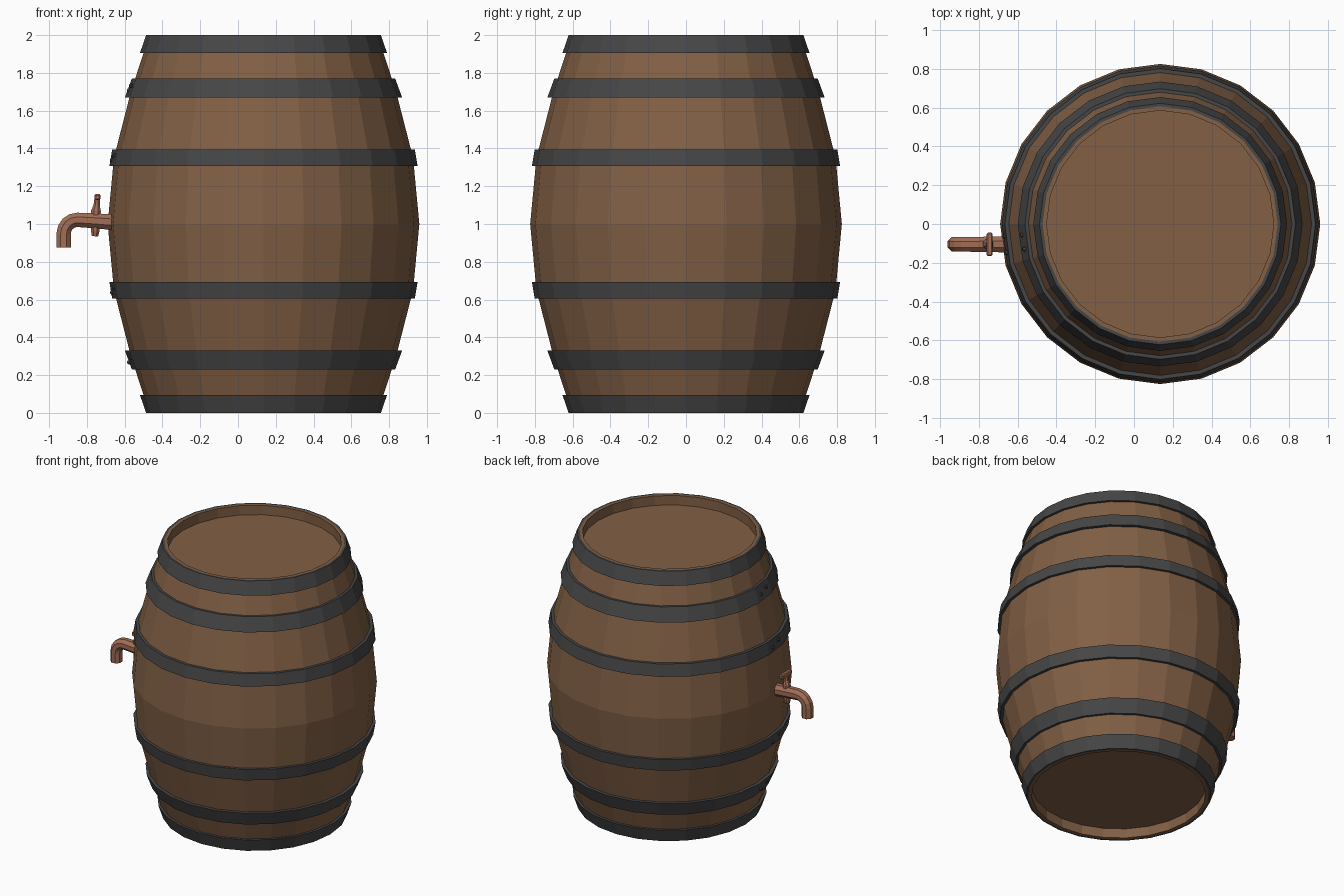
import bpy, bmesh, math
from mathutils import Vector

if "Cube" in bpy.data.objects:
    bpy.data.objects.remove(bpy.data.objects["Cube"])

CX = 0.135      # barrel axis
SIDES = 24


def material(name, rgb):
    m = bpy.data.materials.new(name)
    m.diffuse_color = (*rgb, 1)
    m.use_nodes = True
    m.node_tree.nodes["Principled BSDF"].inputs["Base Color"].default_value = m.diffuse_color
    return m


WOOD = material("oak_brown", (0.223, 0.117, 0.060))
IRON = material("dark_iron", (0.062, 0.062, 0.063))
COPPER = material("copper", (0.36, 0.155, 0.095))


def finish(bm, name, mat):
    bmesh.ops.recalc_face_normals(bm, faces=bm.faces)
    me = bpy.data.meshes.new(name)
    bm.to_mesh(me)
    bm.free()
    me.materials.append(mat)
    ob = bpy.data.objects.new(name, me)
    bpy.context.collection.objects.link(ob)
    return ob


def skin(rings, name, mat, closed=False):
    """Bridge rings of points; cap the ends or close the loop."""
    bm = bmesh.new()
    loops = [[bm.verts.new(p) for p in ring] for ring in rings]
    n = len(loops[0])
    pairs = list(zip(loops, loops[1:]))
    if closed:
        pairs.append((loops[-1], loops[0]))
    else:
        bm.faces.new(loops[0])
        bm.faces.new(loops[-1])
    for a, b in pairs:
        for i in range(n):
            j = (i + 1) % n
            bm.faces.new((a[i], a[j], b[j], b[i]))
    return finish(bm, name, mat)


def lathe(profile, name, mat, closed=False):
    rings = []
    for r, z in profile:
        rings.append([(CX + r * math.cos(2 * math.pi * i / SIDES),
                       r * math.sin(2 * math.pi * i / SIDES), z) for i in range(SIDES)])
    return skin(rings, name, mat, closed)


def tube(path, name, mat, sides=8):
    """Tube through (x, z, radius) stations lying in the tap's plane."""
    pts = [Vector((x, TAP_Y, z)) for x, z, r in path]
    rings = []
    for k, p in enumerate(pts):
        t = (pts[min(k + 1, len(pts) - 1)] - pts[max(k - 1, 0)]).normalized()
        u = Vector((0, 1, 0))
        v = t.cross(u)
        r = path[k][2]
        rings.append([p + r * (math.cos(a) * u + math.sin(a) * v)
                      for a in (2 * math.pi * (i + 0.5) / sides for i in range(sides))])
    return skin(rings, name, mat)


# Barrel body with recessed heads
half = [(0.585, 0.07), (0.585, 0), (0.606, 0), (0.637, 0.1), (0.702, 0.3), (0.792, 0.65)]
body = half + [(0.825, 1.0)] + [(r, 2 - z) for r, z in reversed(half)]
lathe(body, "barrel_body", WOOD)

# Iron hoops, mirrored about mid height: z low, z high, outer radius low, high
for label, z0, z1, r0, r1 in (("end", 0.0, 0.095, 0.622, 0.654),
                              ("middle", 0.23, 0.33, 0.697, 0.734),
                              ("inner", 0.605, 0.693, 0.801, 0.816)):
    ring = [(r0, z0), (r1, z1), (r1 - 0.03, z1), (r0 - 0.03 if z0 else 0.606, z0)]
    lathe(ring, "lower_" + label + "_hoop", IRON, True)
    lathe([(r, 2 - z) for r, z in ring], "upper_" + label + "_hoop", IRON, True)

# Rivet pairs on the hoop facet in line with the tap
for row, z, r in (("lower_inner", 0.65, 0.803), ("upper_inner", 1.35, 0.803),
                  ("lower_middle", 0.28, 0.712), ("upper_middle", 1.72, 0.712)):
    for k, deg in enumerate((184.5, 190.5)):
        bm = bmesh.new()
        bmesh.ops.create_uvsphere(bm, u_segments=8, v_segments=4, radius=0.013)
        ob = finish(bm, f"{row}_rivet_{k + 1}", IRON)
        a = math.radians(deg)
        ob.location = (CX + r * math.cos(a), r * math.sin(a), z + 0.012 * (2 * k - 1))

# Tap pipe: straight run, rounded elbow, downward spout
TAP_Y = -0.105
bend = [(-0.85 - 0.073 * math.sin(a), 0.949 + 0.073 * math.cos(a), 0.041)
        for a in (math.radians(d) for d in (0, 22.5, 45, 67.5, 90))]
tube([(-0.64, 1.008, 0.045), (-0.75, 1.016, 0.043)] + bend + [(-0.923, 0.875, 0.041)],
     "tap_spout", COPPER)

# Tap valve: tapered spindle through the pipe with a turning bar
tube([(-0.757, 0.935, 0.018), (-0.756, 0.96, 0.024), (-0.752, 1.07, 0.028),
      (-0.748, 1.10, 0.018), (-0.745, 1.14, 0.016)], "tap_spindle", COPPER)
bm = bmesh.new()
bmesh.ops.create_cube(bm, size=1)
bmesh.ops.scale(bm, vec=(0.03, 0.12, 0.032), verts=bm.verts)
bmesh.ops.bevel(bm, geom=bm.edges[:], offset=0.006, segments=1, affect='EDGES')
handle = finish(bm, "tap_handle", COPPER)
handle.location = (-0.744, TAP_Y, 1.142)
